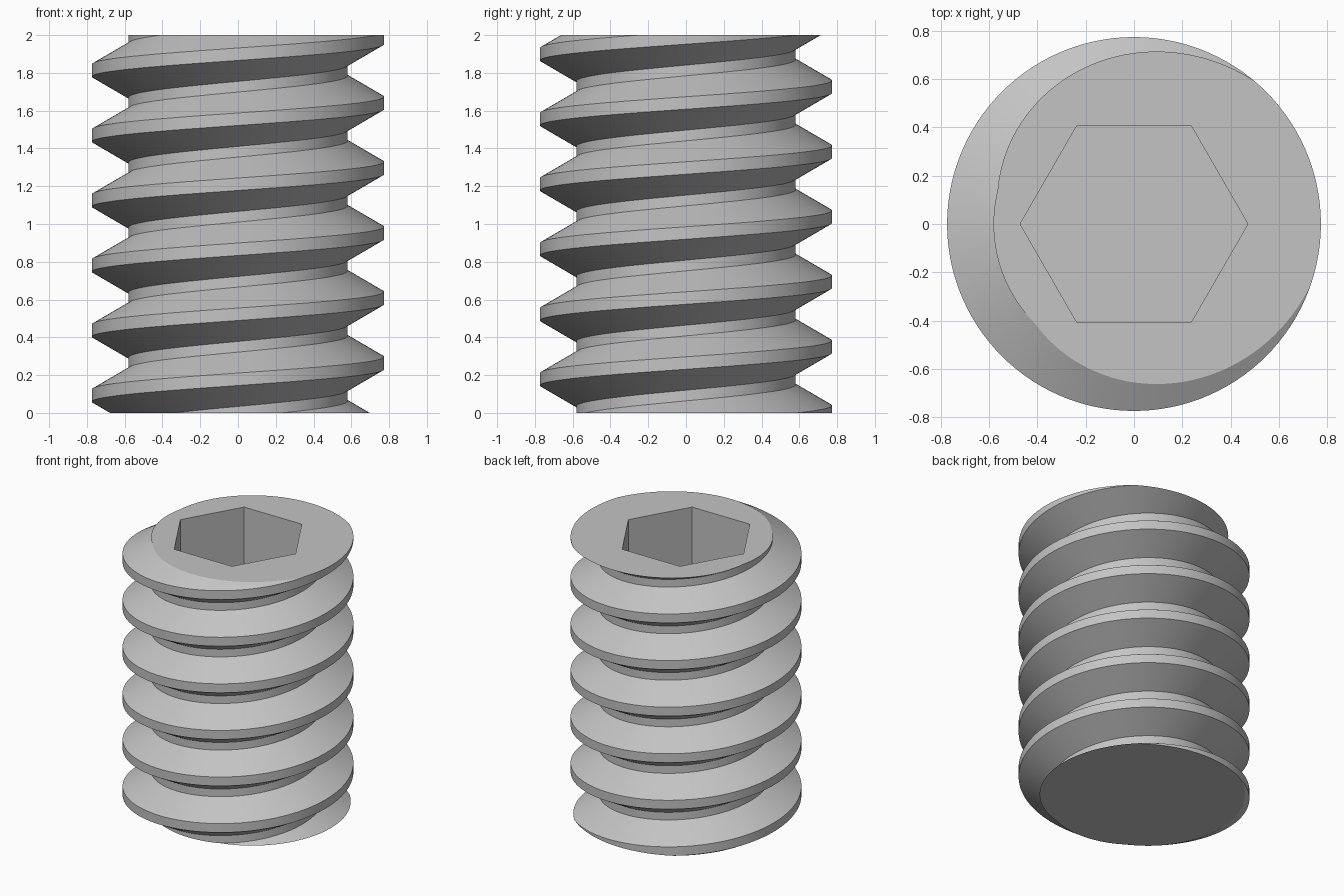
import bpy, bmesh, math
from mathutils import Vector

cube = bpy.data.objects.get("Cube")
if cube:
    bpy.data.objects.remove(cube, do_unlink=True)

HEIGHT = 2.0
PITCH = 0.3442
CREST_Z = 0.264          # crest height on the +x side
ROOT_R, CREST_R = 0.581, 0.773
CREST_HALF = 0.033
FLANK = (CREST_R - ROOT_R) * math.tan(math.radians(30))
STEPS = 120              # segments per turn
SOCKET_R, SOCKET_DEPTH = 0.471, 0.7

steel = bpy.data.materials.new("steel grey")
steel.use_nodes = True
colour = (0.55, 0.55, 0.55, 1)
steel.diffuse_color = colour
steel.node_tree.nodes["Principled BSDF"].inputs["Base Color"].default_value = colour

bm = bmesh.new()

# Thread: one trapezoid tooth swept up a right-handed helix, past both ends
profile = [(ROOT_R, -CREST_HALF - FLANK), (CREST_R, -CREST_HALF),
           (CREST_R, CREST_HALF), (ROOT_R, CREST_HALF + FLANK)]
rows = []
for i in range(-3 * STEPS, 8 * STEPS):
    a = math.tau * i / STEPS
    z = CREST_Z + PITCH * i / STEPS
    rows.append([bm.verts.new((r * math.cos(a), r * math.sin(a), z + dz))
                 for r, dz in profile])
for i in range(len(rows) - 1):
    low, high = rows[i], rows[i + 1]
    for k in range(3):
        bm.faces.new((low[k], high[k], high[k + 1], low[k + 1]))
    if i + 1 + STEPS < len(rows):      # root band up to the next turn
        bm.faces.new((low[3], high[3], rows[i + 1 + STEPS][0], rows[i + STEPS][0]))

# Cut both ends flat
for z, direction in ((0, -1), (HEIGHT, 1)):
    bmesh.ops.bisect_plane(bm, geom=bm.verts[:] + bm.edges[:] + bm.faces[:],
                           dist=1e-5, plane_co=(0, 0, z),
                           plane_no=(0, 0, direction), clear_outer=True)
bmesh.ops.remove_doubles(bm, verts=bm.verts[:], dist=1e-5)


def rim(z):
    return [e for e in bm.edges if e.is_boundary
            and all(abs(v.co.z - z) < 1e-4 for v in e.verts)]


# Hexagonal socket walls and floor
def hexagon(z):
    return [bm.verts.new((SOCKET_R * math.cos(k * math.pi / 3),
                          SOCKET_R * math.sin(k * math.pi / 3), z)) for k in range(6)]


bottom_rim = rim(0)
mouth, floor = hexagon(HEIGHT), hexagon(HEIGHT - SOCKET_DEPTH)
bm.faces.new(floor)
for k in range(6):
    n = (k + 1) % 6
    bm.faces.new((mouth[n], mouth[k], floor[k], floor[n]))

# End caps; the upper one surrounds the socket mouth
bmesh.ops.triangle_fill(bm, edges=bottom_rim, use_beauty=True, normal=Vector((0, 0, -1)))
bmesh.ops.triangle_fill(bm, edges=rim(HEIGHT), use_beauty=True, normal=Vector((0, 0, 1)))
bmesh.ops.recalc_face_normals(bm, faces=bm.faces[:])

mesh = bpy.data.meshes.new("threaded_set_screw")
bm.to_mesh(mesh)
bm.free()
mesh.materials.append(steel)
screw = bpy.data.objects.new("threaded_set_screw", mesh)
bpy.context.collection.objects.link(screw)

bpy.ops.object.select_all(action="DESELECT")
screw.select_set(True)
bpy.context.view_layer.objects.active = screw
bpy.ops.object.shade_smooth_by_angle(angle=math.radians(25))
